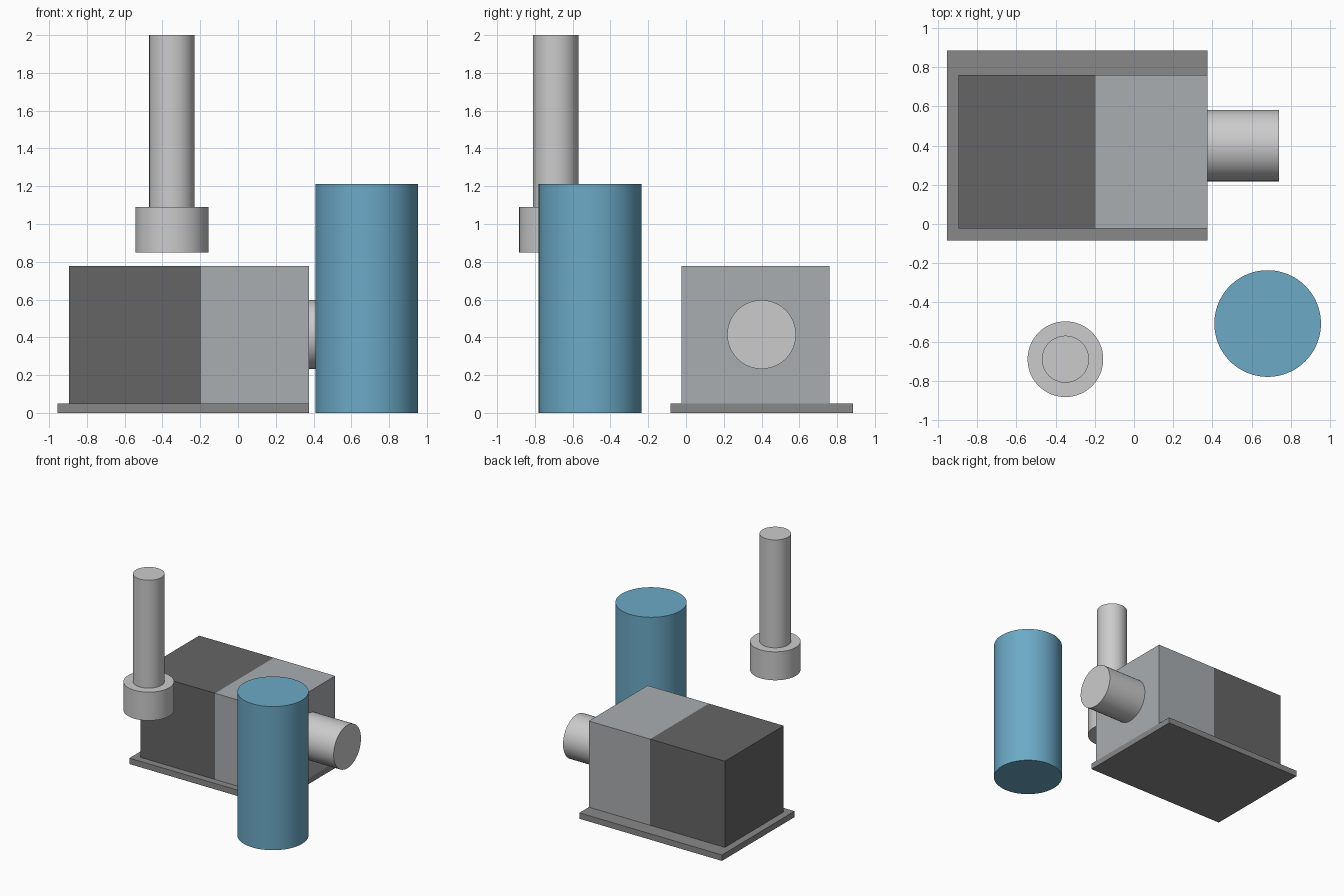
import bpy
import math

if "Cube" in bpy.data.objects:
    bpy.data.objects.remove(bpy.data.objects["Cube"])


def finish(name, color):
    obj = bpy.context.object
    obj.name = name
    if color:
        mat = bpy.data.materials.new(name + "_paint")
        mat.diffuse_color = (*color, 1)
        mat.use_nodes = True
        mat.node_tree.nodes["Principled BSDF"].inputs["Base Color"].default_value = mat.diffuse_color
        obj.data.materials.append(mat)
    return obj


def box(name, lo, hi, color=None):
    bpy.ops.mesh.primitive_cube_add(size=1, location=[(a + b) / 2 for a, b in zip(lo, hi)])
    obj = finish(name, color)
    obj.scale = [b - a for a, b in zip(lo, hi)]
    bpy.ops.object.transform_apply(location=False, rotation=False, scale=True)
    return obj


def cylinder(name, center, radius, length, axis="Z", color=None):
    rot = (0, math.pi / 2, 0) if axis == "X" else (0, 0, 0)
    bpy.ops.mesh.primitive_cylinder_add(vertices=96, radius=radius, depth=length,
                                        location=center, rotation=rot)
    obj = finish(name, color)
    bpy.ops.object.shade_smooth_by_angle(angle=math.radians(30))
    return obj


# Base plate with the two-tone housing standing on it
box("base_plate", (-0.955, -0.083, 0), (0.375, 0.885, 0.05), (0.25, 0.25, 0.25))
box("dark_housing", (-0.895, -0.024, 0.05), (-0.197, 0.76, 0.777), (0.13, 0.13, 0.13))
box("light_housing", (-0.197, -0.024, 0.05), (0.375, 0.76, 0.777), (0.40, 0.42, 0.44))

# Horizontal outlet on the housing's right end
cylinder("side_outlet", (0.557, 0.40, 0.415), 0.182, 0.366, "X")

# Free-standing tank
cylinder("blue_tank", (0.682, -0.508, 0.606), 0.272, 1.212, color=(0.15, 0.40, 0.57))

# Raised pipe with a wider collar at its foot
cylinder("pipe_collar", (-0.35, -0.69, 0.97), 0.193, 0.24)
cylinder("vertical_pipe", (-0.35, -0.69, 1.545), 0.12, 0.91)
